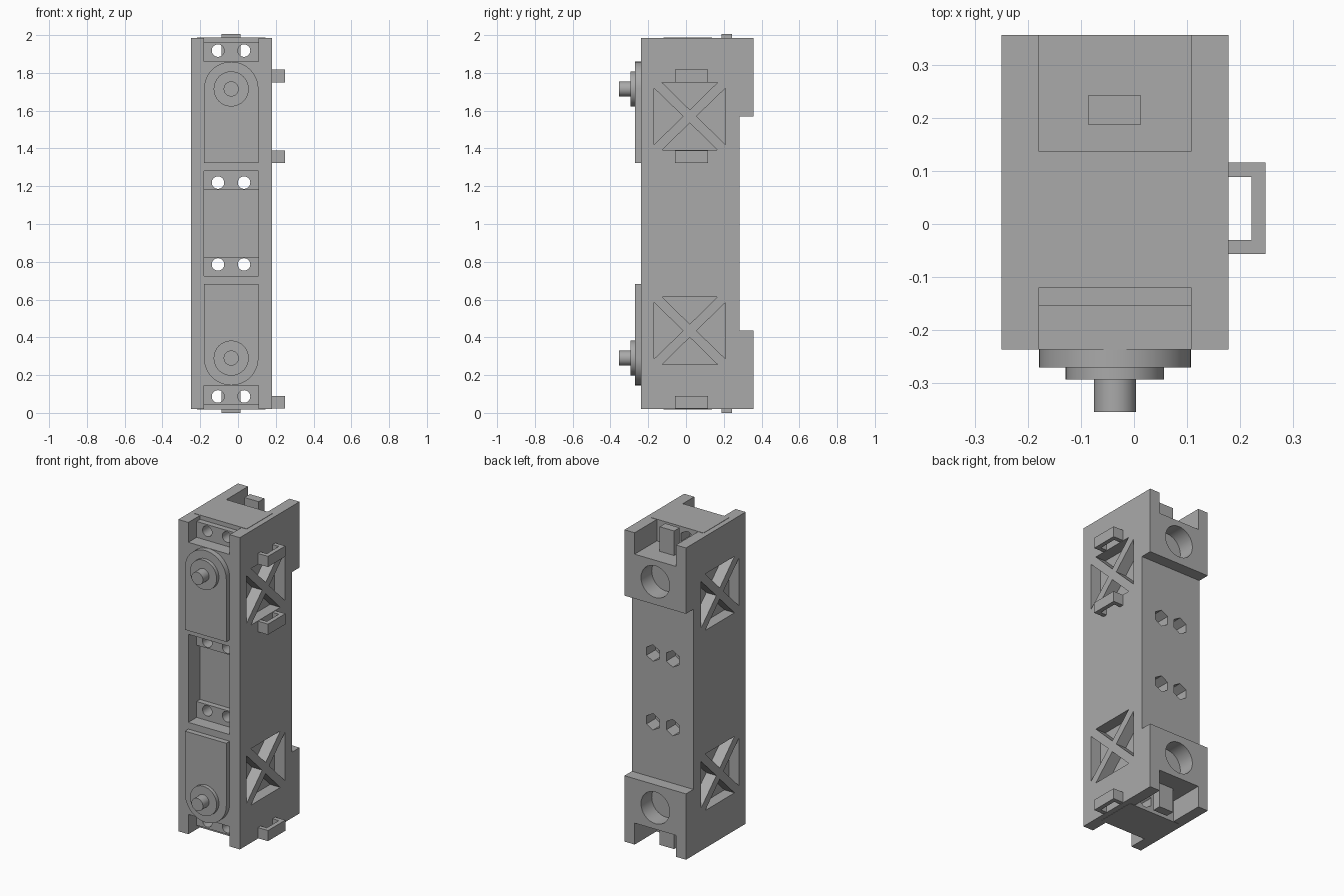
import bpy, bmesh, math
from mathutils import Matrix, Vector

if "Cube" in bpy.data.objects:
    bpy.data.objects.remove(bpy.data.objects["Cube"], do_unlink=True)

grey = bpy.data.materials.new("plain grey")
grey.use_nodes = True
COLOUR = (0.4, 0.4, 0.4, 1)
grey.diffuse_color = COLOUR
grey.node_tree.nodes["Principled BSDF"].inputs["Base Color"].default_value = COLOUR

CX = -0.036            # centre of the inner channel
XL, XR = -0.18, 0.108  # channel walls
MID = 2.005            # z mirrored between the two ends


def finish(name, bm):
    bmesh.ops.recalc_face_normals(bm, faces=bm.faces)
    mesh = bpy.data.meshes.new(name)
    bm.to_mesh(mesh)
    bm.free()
    mesh.materials.append(grey)
    obj = bpy.data.objects.new(name, mesh)
    bpy.context.collection.objects.link(obj)
    return obj


def prism(name, points, axis, a, b):
    """Extrude a flat outline along x or y, from a to b."""
    bm = bmesh.new()
    place = (lambda p: (a, p[0], p[1])) if axis == "x" else (lambda p: (p[0], a, p[1]))
    face = bm.faces.new([bm.verts.new(place(p)) for p in points])
    top = bmesh.ops.extrude_face_region(bm, geom=[face])["geom"]
    move = Vector((b - a, 0, 0)) if axis == "x" else Vector((0, b - a, 0))
    bmesh.ops.translate(bm, vec=move, verts=[v for v in top if isinstance(v, bmesh.types.BMVert)])
    return finish(name, bm)


def box(name, x, y, z):
    z = sorted(z)
    return prism(name, [(x[0], z[0]), (x[1], z[0]), (x[1], z[1]), (x[0], z[1])], "y", *y)


def rod(name, x, z, radius, y, sides=32):
    ring = [math.radians(90) + math.tau * i / sides for i in range(sides)]
    return prism(name, [(x + radius * math.cos(t), z + radius * math.sin(t)) for t in ring], "y", *y)


def cut(obj, cutter):
    mod = obj.modifiers.new("cut", "BOOLEAN")
    mod.operation, mod.solver, mod.object = "DIFFERENCE", "EXACT", cutter
    bpy.context.view_layer.objects.active = obj
    bpy.ops.object.modifier_apply(modifier=mod.name)
    bpy.data.objects.remove(cutter, do_unlink=True)


def smooth(obj):
    bpy.ops.object.select_all(action="DESELECT")
    obj.select_set(True)
    bpy.context.view_layer.objects.active = obj
    bpy.ops.object.shade_smooth_by_angle(angle=math.radians(30))


# Housing: side profile with a shallower back between the two ends
body = prism("housing", [(-0.237, 0.02), (0.357, 0.02), (0.357, 0.435), (0.283, 0.435),
                         (0.283, 1.57), (0.357, 1.57), (0.357, 1.985), (-0.237, 1.985)],
             "x", -0.25, 0.179)
cut(body, box("cutter", (XL, XR), (-0.3, -0.12), (0.725, 1.28)))

HOLES_X = (CX - 0.07, CX + 0.068)
for end, flip in (("upper", False), ("lower", True)):
    def zz(z):
        return MID - z if flip else z

    # End notches, round back socket
    cut(body, box("cutter", (XL, XR), (-0.3, -0.12), (zz(1.86), zz(2.1))))
    cut(body, box("cutter", (XL, XR), (0.137, 0.5), (zz(1.85), zz(2.1))))
    cut(body, rod("cutter", CX, zz(1.715), 0.1, (0.25, 0.5)))

    # Cross-braced side windows, four triangles on each wall
    for wall in ((-0.3, XL), (XR, 0.3)):
        cy, cz = 0.02, zz(1.57)
        for sy, sz in ((0, 1), (0, -1), (1, 0), (-1, 0)):
            if sz:
                tri = [(cy, cz + sz * 0.035), (cy - 0.146, cz + sz * 0.178), (cy + 0.146, cz + sz * 0.178)]
            else:
                tri = [(cy + sy * 0.035, cz), (cy + sy * 0.19, cz - 0.15), (cy + sy * 0.19, cz + 0.15)]
            cut(body, prism("cutter", tri, "x", *wall))

    # Screw holes with hexagonal nut pockets, and the mounting ears
    for part, z, low, high, back in (("end", 1.918, 1.86, 1.96, 0.137), ("middle", 1.219, 1.18, 1.28, 0.283)):
        ear = box(f"{end}_{part}_ear", (XL, XR), (-0.155, -0.119), (zz(low), zz(high)))
        for x in HOLES_X:
            cut(ear, rod("cutter", x, zz(z), 0.033, (-0.3, 0)))
            cut(body, rod("cutter", x, zz(z), 0.033, (-0.3, 0.5)))
            cut(body, rod("cutter", x, zz(z), 0.052, (back - 0.09, 0.5), 6))
        smooth(ear)

    # Raised actuator case with one rounded end
    arc = [math.pi * i / 24 for i in range(25)]
    r = (XR - XL) / 2
    outline = [(CX + r * math.cos(t), zz(1.715 + r * math.sin(t))) for t in arc]
    outline += [(XL, zz(1.322)), (XR, zz(1.322))]
    smooth(prism(f"{end}_actuator_case", outline, "y", -0.271, -0.23))
    smooth(rod(f"{end}_shaft_collar", CX, zz(1.715), 0.093, (-0.294, -0.265)))
    smooth(rod(f"{end}_shaft", CX, zz(1.715), 0.04, (-0.355, -0.29)))

    # End insert plate and back locating tab
    box(f"{end}_insert", (-0.218, 0.145), (-0.12, 0.137), (zz(1.965), zz(1.987)))
    box(f"{end}_tab", (-0.087, 0.013), (0.188, 0.243), (zz(1.845), zz(2.005)))

smooth(body)

# Cable loops on the left wall
for i, z in enumerate((0.022, 1.323, 1.75)):
    loop = box(f"cable_loop_{i + 1}", (0.175, 0.249), (-0.057, 0.116), (z, z + 0.067))
    cut(loop, box("cutter", (0.1, 0.222), (-0.03, 0.089), (z - 0.1, z + 0.2)))
